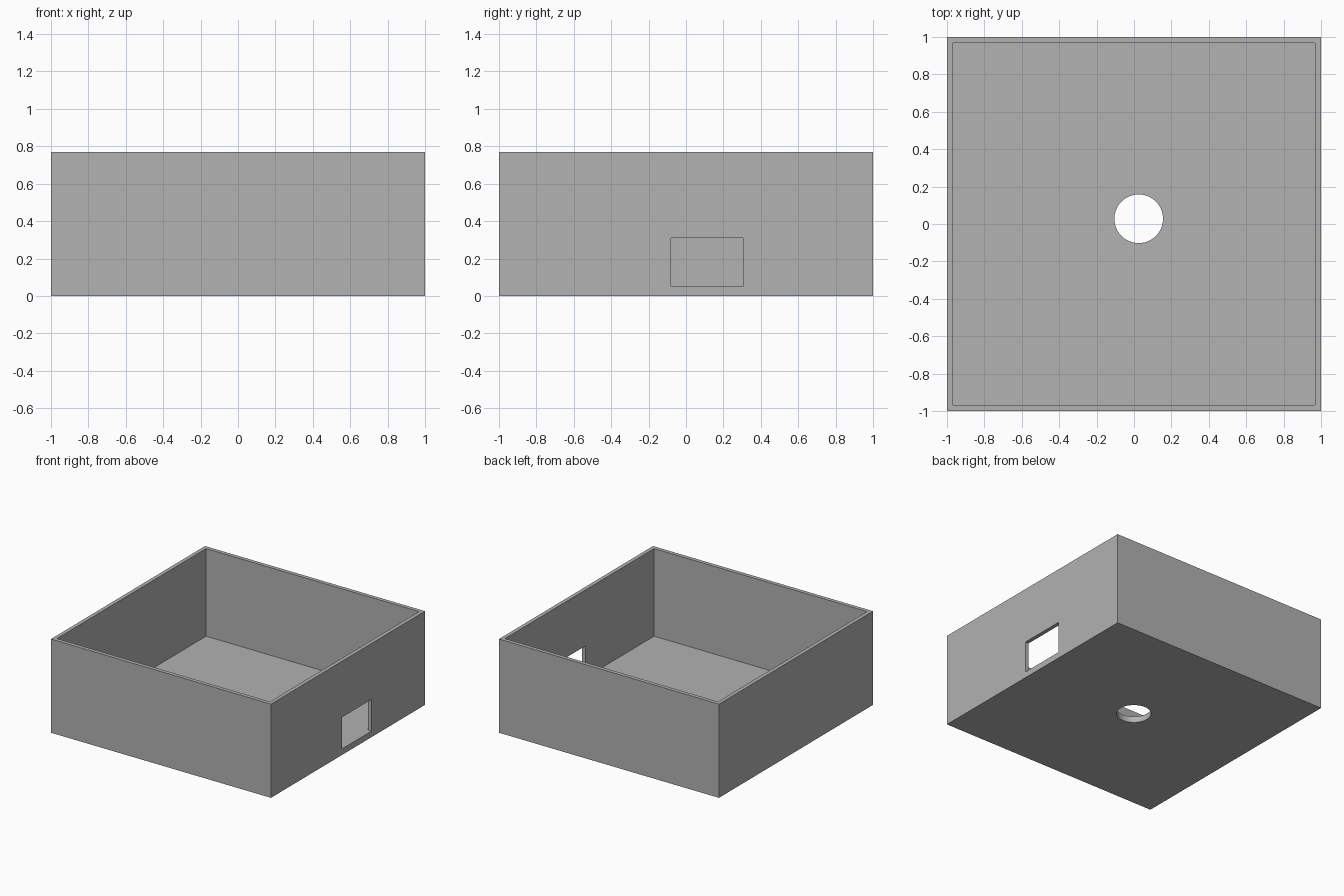
import bpy
import math

default = bpy.data.objects.get("Cube")
if default:
    bpy.data.objects.remove(default, do_unlink=True)

HEIGHT = 0.77
WALL = 0.032
FLOOR = 0.05
INNER = 1 - WALL

grey = bpy.data.materials.new("light grey")
grey.use_nodes = True
colour = (0.445, 0.445, 0.445, 1)
grey.diffuse_color = colour
grey.node_tree.nodes["Principled BSDF"].inputs["Base Color"].default_value = colour


def box(name, low, high):
    """Axis-aligned box between two corners."""
    centre = [(a + b) / 2 for a, b in zip(low, high)]
    bpy.ops.mesh.primitive_cube_add(size=1, location=centre)
    obj = bpy.context.object
    obj.name = name
    obj.scale = [b - a for a, b in zip(low, high)]
    bpy.ops.object.transform_apply(location=True, rotation=False, scale=True)
    obj.data.materials.append(grey)
    return obj


def cut(target, cutter):
    """Subtract the cutter from the target, then remove the cutter."""
    cutter.hide_render = True
    mod = target.modifiers.new("cut", 'BOOLEAN')
    mod.operation = 'DIFFERENCE'
    mod.solver = 'EXACT'
    mod.object = cutter
    bpy.ops.object.select_all(action='DESELECT')
    target.select_set(True)
    bpy.context.view_layer.objects.active = target
    bpy.ops.object.modifier_apply(modifier=mod.name)
    bpy.data.objects.remove(cutter, do_unlink=True)


# Open tray: solid block hollowed from the top
tray = box("open_box", (-1, -1, 0), (1, 1, HEIGHT))
cut(tray, box("cavity_cutter", (-INNER, -INNER, FLOOR), (INNER, INNER, HEIGHT + 0.2)))

# Rectangular opening in the left wall, level with the inner floor
cut(tray, box("opening_cutter", (0.8, -0.08, FLOOR), (1.2, 0.306, 0.31)))

# Round hole through the floor
bpy.ops.mesh.primitive_cylinder_add(vertices=64, radius=0.13, depth=0.4,
                                    location=(0.025, 0.028, 0))
hole = bpy.context.object
hole.name = "hole_cutter"
hole.data.materials.append(grey)
cut(tray, hole)

# Smooth the round hole, keep the corners sharp
bpy.ops.object.shade_smooth_by_angle(angle=math.radians(30))
